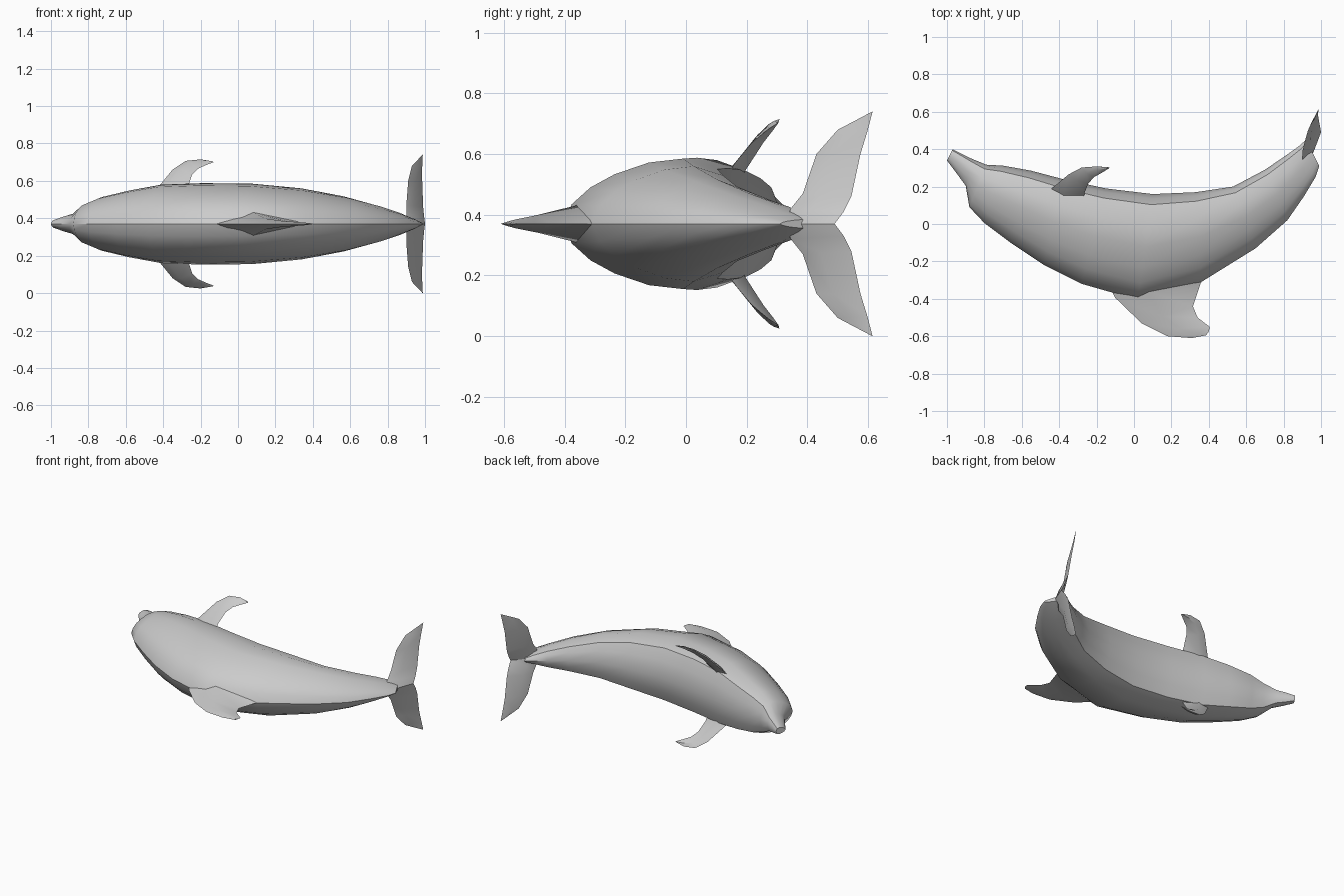
import bpy, bmesh
from mathutils import Vector as V

if "Cube" in bpy.data.objects:
    bpy.data.objects.remove(bpy.data.objects["Cube"])

CZ = 0.37  # mid plane of the animal, which lies on its side


def finish(name, bm, angle=0.6):
    bmesh.ops.remove_doubles(bm, verts=bm.verts, dist=0.0005)
    bmesh.ops.recalc_face_normals(bm, faces=bm.faces)
    me = bpy.data.meshes.new(name)
    bm.to_mesh(me)
    bm.free()
    ob = bpy.data.objects.new(name, me)
    bpy.context.collection.objects.link(ob)
    bpy.ops.object.select_all(action='DESELECT')
    ob.select_set(True)
    bpy.context.view_layer.objects.active = ob
    bpy.ops.object.shade_smooth_by_angle(angle=angle)
    return ob


def loft(name, loops):
    bm = bmesh.new()
    rings = [[bm.verts.new(p) for p in lp] for lp in loops]
    n = len(rings[0])
    for a, b in zip(rings, rings[1:]):
        for i in range(n):
            j = (i + 1) % n
            bm.faces.new((a[i], a[j], b[j], b[i]))
    bm.faces.new(rings[0])
    bm.faces.new(rings[-1])
    return finish(name, bm)


def foil(name, rows, normal, mirror=False):
    """Lens-section fin; rows are (leading point, trailing point, half thickness)."""
    loops = []
    for a, b, t in rows:
        a, b = V(a), V(b)
        m = a.lerp(b, 0.4)
        d = V(normal).normalized() * t
        loops.append([a, m + d, b, m - d])
    if mirror:
        loops = [[V((p.x, p.y, 2 * CZ - p.z)) for p in lp] for lp in loops]
    return loft(name, loops)


# body: (belly x, belly y, back x, back y, half width)
stations = [
    (-.97, .40, -1.0, .34, .022), (-.92, .375, -.955, .28, .04),
    (-.87, .35, -.90, .205, .055), (-.79, .317, -.88, .09, .105),
    (-.70, .312, -.80, .005, .143), (-.55, .285, -.66, -.10, .178),
    (-.38, .24, -.48, -.22, .21), (-.15, .19, -.28, -.32, .218),
    (.10, .16, .02, -.405, .215), (.33, .17, .36, -.31, .19),
    (.53, .20, .65, -.13, .147), (.70, .29, .82, .02, .10),
    (.81, .365, .91, .15, .065), (.88, .415, .97, .25, .035),
    (.92, .45, .99, .31, .015)]
# egg-shaped half section with a flattened belly: (back to belly, width)
half = [(0, 0), (.05, .3), (.16, .56), (.3, .76), (.5, .94), (.7, 1), (.9, .84), (.96, .5), (1, 0)]
section = half + [(t, -w) for t, w in half[-2:0:-1]]
loops = []
for bx, by, kx, ky, hw in stations:
    loops.append([V((kx + (bx - kx) * t, ky + (by - ky) * t, CZ + hw * w)) for t, w in section])
loft("body", loops)

# dorsal fin
foil("dorsal_fin", [
    ((-.13, -.34, CZ), (.40, -.24, CZ), .09),
    ((-.10, -.395, CZ), (.355, -.32, CZ), .06),
    ((.04, -.53, CZ), (.315, -.44, CZ), .028),
    ((.18, -.60, CZ), (.34, -.50, CZ), .015),
    ((.31, -.61, CZ), (.405, -.55, CZ), .008),
    ((.385, -.595, CZ), (.40, -.575, CZ), .003)], (0, 0, 1))

for side, mir in (("left", False), ("right", True)):
    # flippers
    foil(side + "_flipper", [
        ((-.46, .15, .49), (-.27, .12, .51), .03),
        ((-.44, .19, .55), (-.265, .165, .575), .022),
        ((-.35, .265, .66), (-.245, .215, .635), .016),
        ((-.28, .302, .707), (-.215, .25, .665), .012),
        ((-.20, .308, .715), (-.17, .275, .685), .008),
        ((-.14, .303, .705), (-.13, .30, .70), .003)], (.1, .65, -.75), mir)
    # tail flukes
    foil(side + "_fluke", [
        ((.90, .33, .37), (1.0, .49, .37), .022),
        ((.90, .345, .42), (.995, .52, .41), .018),
        ((.90, .385, .47), (.99, .545, .46), .01),
        ((.91, .43, .60), (.985, .575, .60), .007),
        ((.93, .50, .68), (.985, .598, .675), .004),
        ((.985, .61, .738), (.988, .615, .74), .001)], (1, -.5, 0), mir)
